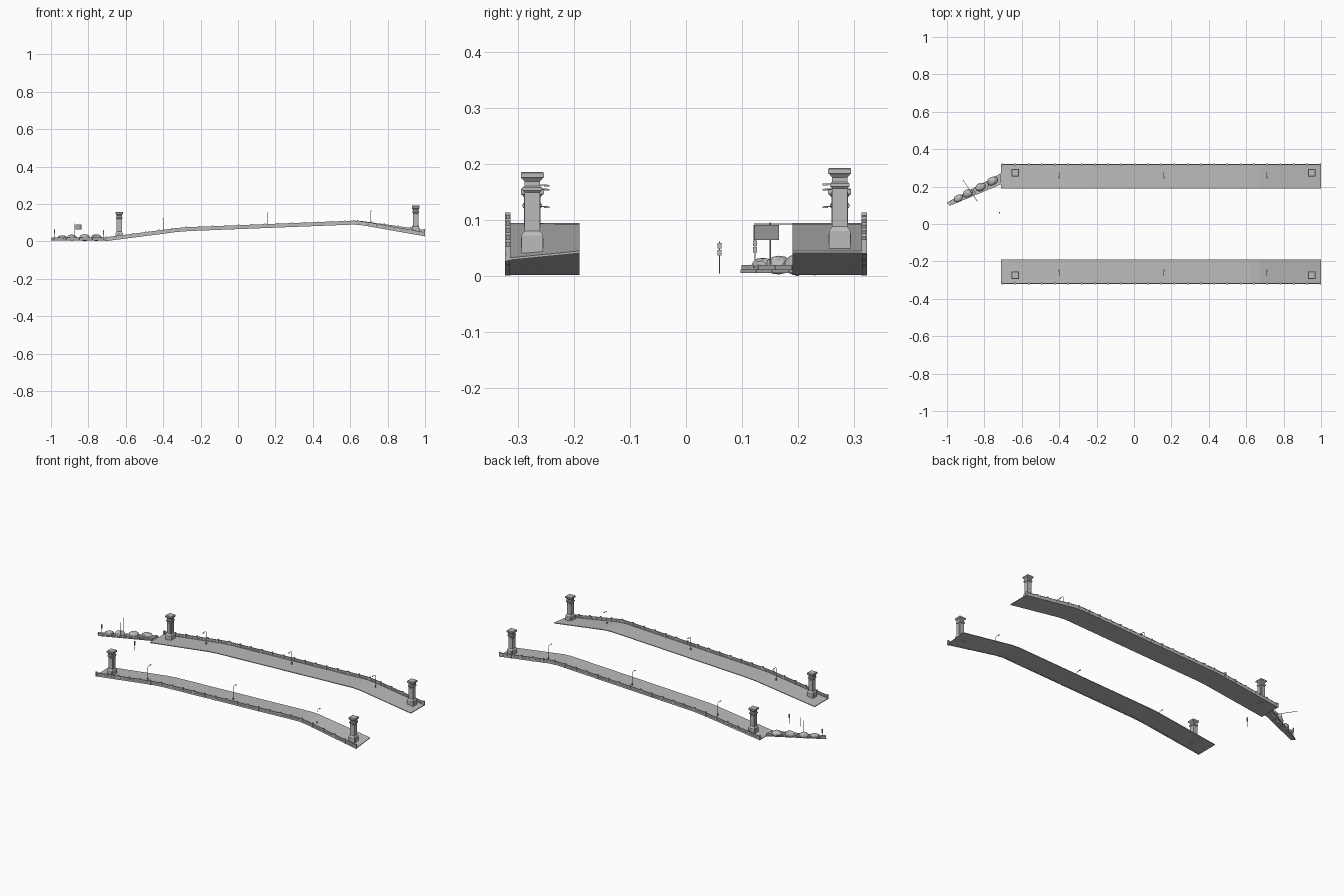
import bpy, bmesh, math, random
from mathutils import Vector, Matrix

random.seed(4)
if "Cube" in bpy.data.objects:
    bpy.data.objects.remove(bpy.data.objects["Cube"])


def material(name, v):
    m = bpy.data.materials.new(name)
    m.use_nodes = True
    m.diffuse_color = (v, v, v, 1)
    m.node_tree.nodes["Principled BSDF"].inputs["Base Color"].default_value = (v, v, v, 1)
    return m


GREY = material("stone grey", 0.5)


def finish(name, bm):
    bmesh.ops.recalc_face_normals(bm, faces=bm.faces)
    mesh = bpy.data.meshes.new(name)
    bm.to_mesh(mesh)
    bm.free()
    mesh.materials.append(GREY)
    ob = bpy.data.objects.new(name, mesh)
    bpy.context.collection.objects.link(ob)
    return ob


def add_box(bm, center, size, turn=0.0):
    mat = Matrix.Translation(center) @ Matrix.Rotation(turn, 4, "Z") @ Matrix.Diagonal((*size, 1))
    bmesh.ops.create_cube(bm, size=1, matrix=mat)


def loft(bm, rings):
    """Skin a list of rings and cap both ends."""
    loops = [[bm.verts.new(p) for p in ring] for ring in rings]
    for a, b in zip(loops, loops[1:]):
        for i in range(len(a)):
            j = (i + 1) % len(a)
            bm.faces.new((a[i], a[j], b[j], b[i]))
    bm.faces.new(loops[0])
    bm.faces.new(loops[-1])


def tube(name, points, radius):
    curve = bpy.data.curves.new(name, "CURVE")
    curve.dimensions = "3D"
    curve.bevel_depth = radius
    curve.bevel_resolution = 1
    curve.use_fill_caps = True
    spline = curve.splines.new("POLY")
    spline.points.add(len(points) - 1)
    for p, co in zip(spline.points, points):
        p.co = (*co, 1)
    curve.materials.append(GREY)
    ob = bpy.data.objects.new(name, curve)
    bpy.context.collection.objects.link(ob)


# Shared long profile of the walkways
PROFILE = [(-0.71, 0.006), (-0.33, 0.055), (-0.27, 0.060), (0.57, 0.093),
           (0.62, 0.095), (0.67, 0.092), (1.0, 0.045)]
INNER, OUTER = 0.19, 0.322


def ground(x, y):
    """Walkway height; the front walkway dips outward at its far end."""
    for (x0, z0), (x1, z1) in zip(PROFILE, PROFILE[1:]):
        if x <= x1:
            z = z0 + (z1 - z0) * (x - x0) / (x1 - x0)
            break
    else:
        z = PROFILE[-1][1]
    if y < 0 and x > 0.62:
        z -= 0.013 * (x - 0.62) / 0.38 * (-y - INNER) / (OUTER - INNER)
    return z


def strip(bm, y0, y1, low, high):
    """A bar that follows the walkway profile."""
    rings = []
    for x, _ in PROFILE:
        a, b = ground(x, y0), ground(x, y1)
        rings.append([(x, y0, a + low), (x, y1, b + low), (x, y1, b + high), (x, y0, a + high)])
    loft(bm, rings)


def pillar(name, x, y):
    z = ground(x, y)
    bm = bmesh.new()
    # Stacked square profile: plinth, shaft, capital, cap slab
    steps = [(0.019, -0.004), (0.019, 0.028), (0.017, 0.032), (0.0135, 0.036), (0.0135, 0.104),
             (0.017, 0.108), (0.017, 0.113), (0.014, 0.116), (0.014, 0.124), (0.018, 0.129),
             (0.0205, 0.131), (0.0205, 0.139), (0.018, 0.141)]
    loft(bm, [[(x + sx * r, y + sy * r, z + h) for sx, sy in ((-1, -1), (1, -1), (1, 1), (-1, 1))]
              for r, h in steps])
    # Raised panels on the four shaft and plinth sides
    for k in range(4):
        a = k * math.pi / 2
        d = Vector((math.cos(a), math.sin(a), 0))
        c = Vector((x, y, z))
        add_box(bm, c + d * 0.0135 + Vector((0, 0, 0.070)), (0.003, 0.017, 0.055), a)
        add_box(bm, c + d * 0.019 + Vector((0, 0, 0.015)), (0.002, 0.026, 0.017), a)
    finish(name, bm)


for side, label in ((1, "back"), (-1, "front")):
    # Walkway deck
    bm = bmesh.new()
    strip(bm, side * INNER, side * OUTER, -0.004, 0.0)
    finish(label + "_walkway", bm)

    # Railing: kerb, handrail and posts
    bm = bmesh.new()
    strip(bm, side * 0.314, side * 0.322, -0.005, 0.006)
    strip(bm, side * 0.316, side * 0.320, 0.006, 0.013)
    strip(bm, side * 0.315, side * 0.321, 0.013, 0.016)
    count = 25
    for i in range(count):
        x = -0.705 + 1.70 * i / (count - 1)
        z = ground(x, side * 0.318)
        add_box(bm, (x, side * 0.318, z + 0.0075), (0.009, 0.010, 0.025))
    finish(label + "_railing", bm)

    for x, end in ((-0.635, "low"), (0.95, "high")):
        pillar(f"{label}_{end}_pillar", x, side * 0.274)

    # Street lamps with arms bent inward
    for n, x in enumerate((-0.40, 0.16, 0.71)):
        y = side * 0.274
        z = ground(x, y)
        path = [(x, y, z), (x, y, z + 0.066)]
        path += [(x, y - side * 0.012 * (1 - math.cos(t)), z + 0.066 + 0.012 * math.sin(t))
                 for t in (0.5, 1.0, 1.57)]
        path.append((x, y - side * 0.027, z + 0.078))
        tube(f"{label}_lamp_post_{n + 1}", path, 0.0012)
        bm = bmesh.new()
        add_box(bm, (x, y - side * 0.026, z + 0.077), (0.005, 0.010, 0.003))
        add_box(bm, (x, y, z + 0.005), (0.005, 0.005, 0.010))
        finish(f"{label}_lamp_head_{n + 1}", bm)

# Angled planter: tapered slabs stepping toward the back walkway
start_l, start_r = Vector((-1.0, 0.115, 0)), Vector((-0.985, 0.097, 0))
end_l, end_r = Vector((-0.71, 0.272, 0)), Vector((-0.71, 0.212, 0))
for name, low, high, inset in (("planter_base", 0.006, 0.012, 0), ("planter_top", 0.012, 0.020, 0.12)):
    bm = bmesh.new()
    for i in range(4):
        ring = []
        for t in (i / 4, (i + 0.97) / 4):
            a, b = start_l.lerp(end_l, t), start_r.lerp(end_r, t)
            ring += [a.lerp(b, inset), b.lerp(a, inset)]
        quad = [ring[0], ring[1], ring[3], ring[2]]
        loft(bm, [[p + Vector((0, 0, h)) for p in quad] for h in (low, high)])
    finish(name, bm)

# Rounded boulders along the planter
for n, (x, y, r, h) in enumerate(((-0.94, 0.138, 0.026, 0.013), (-0.888, 0.165, 0.029, 0.017),
                                  (-0.82, 0.198, 0.030, 0.020), (-0.757, 0.230, 0.030, 0.018))):
    bm = bmesh.new()
    bmesh.ops.create_icosphere(bm, subdivisions=2, radius=1)
    for v in bm.verts:
        v.co *= random.uniform(0.93, 1.05)
    bm.transform(Matrix.Translation((x, y, 0.020)) @ Matrix.Rotation(0.45, 4, "Z")
                 @ Matrix.Diagonal((r, r * 0.75, h, 1)))
    finish(f"boulder_{n + 1}", bm)

# Hanging sign on a post with a cross arm
tube("sign_post", [(-0.875, 0.150, 0.012), (-0.875, 0.150, 0.096)], 0.0014)
tube("sign_arm", [(-0.915, 0.235, 0.093), (-0.838, 0.122, 0.093)], 0.0012)
bm = bmesh.new()
add_box(bm, (-0.852, 0.143, 0.078), (0.052, 0.003, 0.027), math.atan2(-0.113, 0.077))
finish("sign_panel", bm)

# Small signal posts
for name, x, y, low, high in (("planter_signal", -0.98, 0.123, 0.012, 0.067),
                              ("lone_signal", -0.72, 0.060, 0.005, 0.062)):
    tube(name + "_post", [(x, y, low), (x, y, high)], 0.0012)
    bm = bmesh.new()
    for k in range(2):
        add_box(bm, (x, y, high - 0.008 - 0.012 * k), (0.005, 0.007, 0.010))
    finish(name + "_head", bm)
